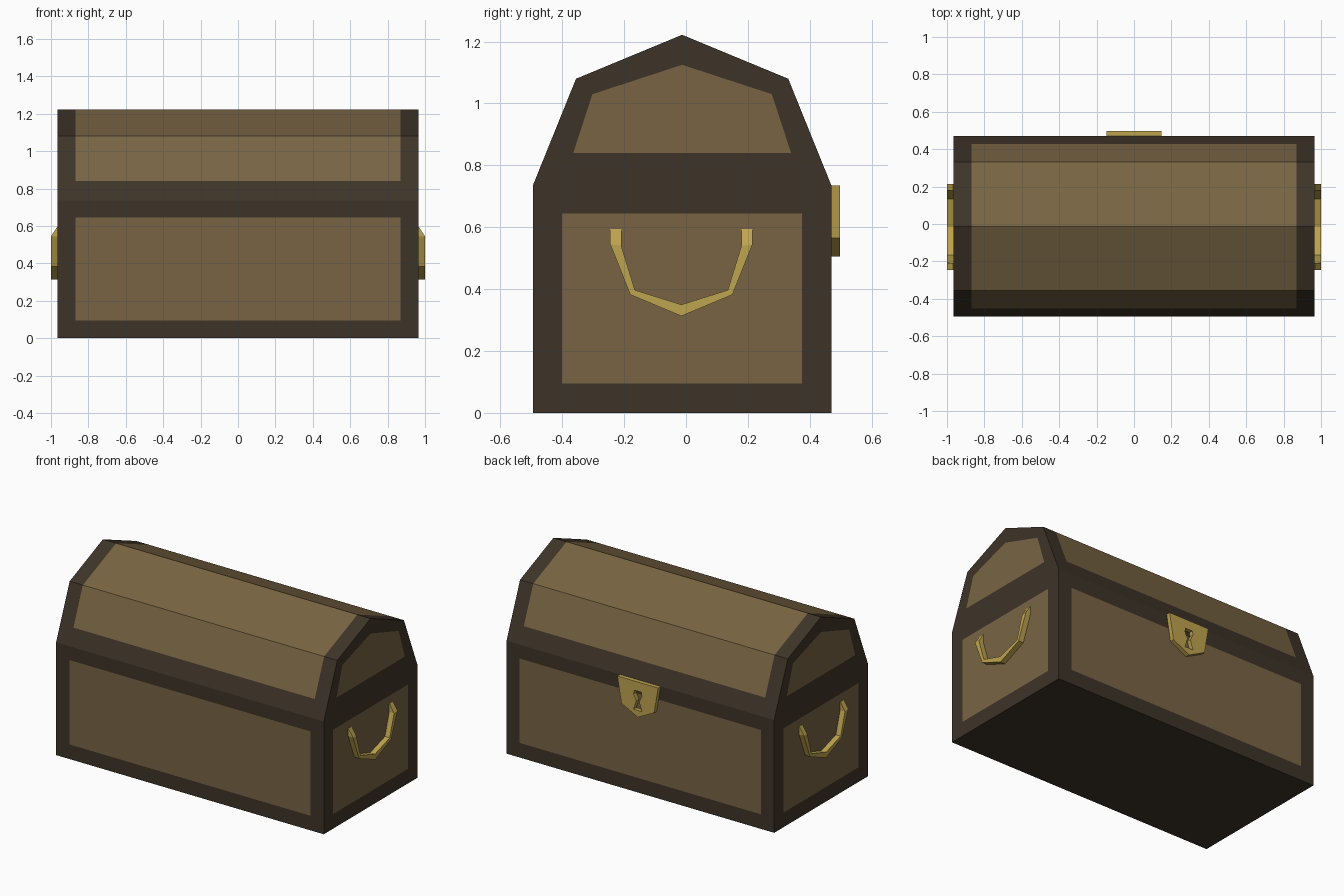
import bpy
import bmesh

cube = bpy.data.objects.get("Cube")
if cube:
    bpy.data.objects.remove(cube, do_unlink=True)


def make_material(name, rgb):
    mat = bpy.data.materials.new(name)
    mat.use_nodes = True
    mat.diffuse_color = (*rgb, 1)
    mat.node_tree.nodes["Principled BSDF"].inputs["Base Color"].default_value = (*rgb, 1)
    return mat


DARK = make_material("dark wood", (0.048, 0.034, 0.021))
LIGHT = make_material("light wood", (0.188, 0.127, 0.056))
GOLD = make_material("gold metal", (0.515, 0.371, 0.08))


def make_object(name, bm, *mats):
    bmesh.ops.recalc_face_normals(bm, faces=bm.faces)
    mesh = bpy.data.meshes.new(name)
    bm.to_mesh(mesh)
    bm.free()
    for mat in mats:
        mesh.materials.append(mat)
    obj = bpy.data.objects.new(name, mesh)
    bpy.context.collection.objects.link(obj)
    return obj


def mirrored(half):
    """Close a half outline of (offset, z) points by mirroring the offset."""
    return half + [(-u, z) for u, z in reversed(half) if u != 0]


# Chest dimensions
HALF_X, PANEL_X = 0.965, 0.87
MID_Y, HALF_Y = -0.0125, 0.4825
SEAM, BEAM_LOW, BEAM_HIGH, BASE = 0.735, 0.645, 0.84, 0.095

# Chest walls and lid: a swept profile split into frame and panels
bm = bmesh.new()
profile = mirrored([(HALF_Y, 0), (HALF_Y, SEAM), (0.343, 1.08), (0, 1.222)])
rings = [[bm.verts.new((x, MID_Y + u, z)) for u, z in profile] for x in (-HALF_X, HALF_X)]
for i in range(len(profile)):
    j = (i + 1) % len(profile)
    bm.faces.new((rings[0][i], rings[0][j], rings[1][j], rings[1][i]))
cuts = [((x, 0, 0), (1, 0, 0)) for x in (-PANEL_X, PANEL_X)]
cuts += [((0, 0, z), (0, 0, 1)) for z in (BASE, BEAM_LOW, SEAM, BEAM_HIGH)]
for point, normal in cuts:
    bmesh.ops.bisect_plane(bm, geom=bm.verts[:] + bm.edges[:] + bm.faces[:],
                           plane_co=point, plane_no=normal)
for face in bm.faces:
    c = face.calc_center_median()
    in_panel = BASE < c.z < BEAM_LOW or c.z > BEAM_HIGH
    face.material_index = int(abs(c.x) < PANEL_X and in_panel)

# Chest ends: a framed panel below and another in the lid gable
lower = (mirrored([(HALF_Y, 0), (HALF_Y, SEAM)]),
         mirrored([(0.3875, BASE), (0.3875, BEAM_LOW)]))
gable = (mirrored([(HALF_Y, SEAM), (0.343, 1.08), (0, 1.222)]),
         mirrored([(0.352, BEAM_HIGH), (0.29, 1.03), (0, 1.125)]))
for x in (-HALF_X, HALF_X):
    for outer, inner in (lower, gable):
        a, b = ([bm.verts.new((x, MID_Y + u, z)) for u, z in loop] for loop in (outer, inner))
        for i in range(len(a)):
            j = (i + 1) % len(a)
            bm.faces.new((a[i], a[j], b[j], b[i]))
        bm.faces.new(b).material_index = 1
bmesh.ops.remove_doubles(bm, verts=bm.verts, dist=0.0005)
make_object("chest", bm, DARK, LIGHT)

# Handles: a flat angular bar whose upper ends taper into the wall
outer = [(0.23, 0.595), (0.23, 0.545), (0.165, 0.382), (0, 0.313)]
inner = [(0.194, 0.595), (0.194, 0.54), (0.15, 0.397), (0, 0.35)]
for side, name in ((1, "left_handle"), (-1, "right_handle")):
    bm = bmesh.new()
    sections = []
    for (uo, zo), (ui, zi) in zip(mirrored(outer), mirrored(inner)):
        front = HALF_X + 0.002 if zo > 0.59 else 1.0
        corners = ((HALF_X, uo, zo), (front, uo, zo), (front, ui, zi), (HALF_X, ui, zi))
        sections.append([bm.verts.new((side * x, MID_Y - 0.0025 + u, z)) for x, u, z in corners])
    for s, t in zip(sections, sections[1:]):
        for i in range(4):
            j = (i + 1) % 4
            bm.faces.new((s[i], s[j], t[j], t[i]))
    bm.faces.new(sections[0])
    bm.faces.new(sections[-1])
    make_object(name, bm, GOLD)


def plate(name, outline, y0, y1, mat):
    """Extrude an (x, z) outline from y0 to y1."""
    bm = bmesh.new()
    face = bm.faces.new([bm.verts.new((x, y0, z)) for x, z in outline])
    grown = bmesh.ops.extrude_face_region(bm, geom=[face])["geom"]
    bmesh.ops.translate(bm, vec=(0, y1 - y0, 0),
                        verts=[v for v in grown if isinstance(v, bmesh.types.BMVert)])
    return make_object(name, bm, mat)


# Lock plate on the back with an hourglass keyhole cut through it
BACK = MID_Y + HALF_Y
lock = plate("lock_plate", mirrored([(0.147, 0.735), (0.118, 0.565), (0, 0.505)]),
             BACK, BACK + 0.027, GOLD)
cutter = plate("keyhole_cutter", mirrored([(0.025, 0.675), (0.03, 0.65), (0.01, 0.61), (0.03, 0.55)]),
               BACK - 0.05, BACK + 0.08, GOLD)
cutter.hide_render = True
cut = lock.modifiers.new("keyhole", "BOOLEAN")
cut.operation = "DIFFERENCE"
cut.solver = "EXACT"
cut.object = cutter
bpy.context.view_layer.objects.active = lock
bpy.ops.object.modifier_apply(modifier=cut.name)
bpy.data.objects.remove(cutter, do_unlink=True)
